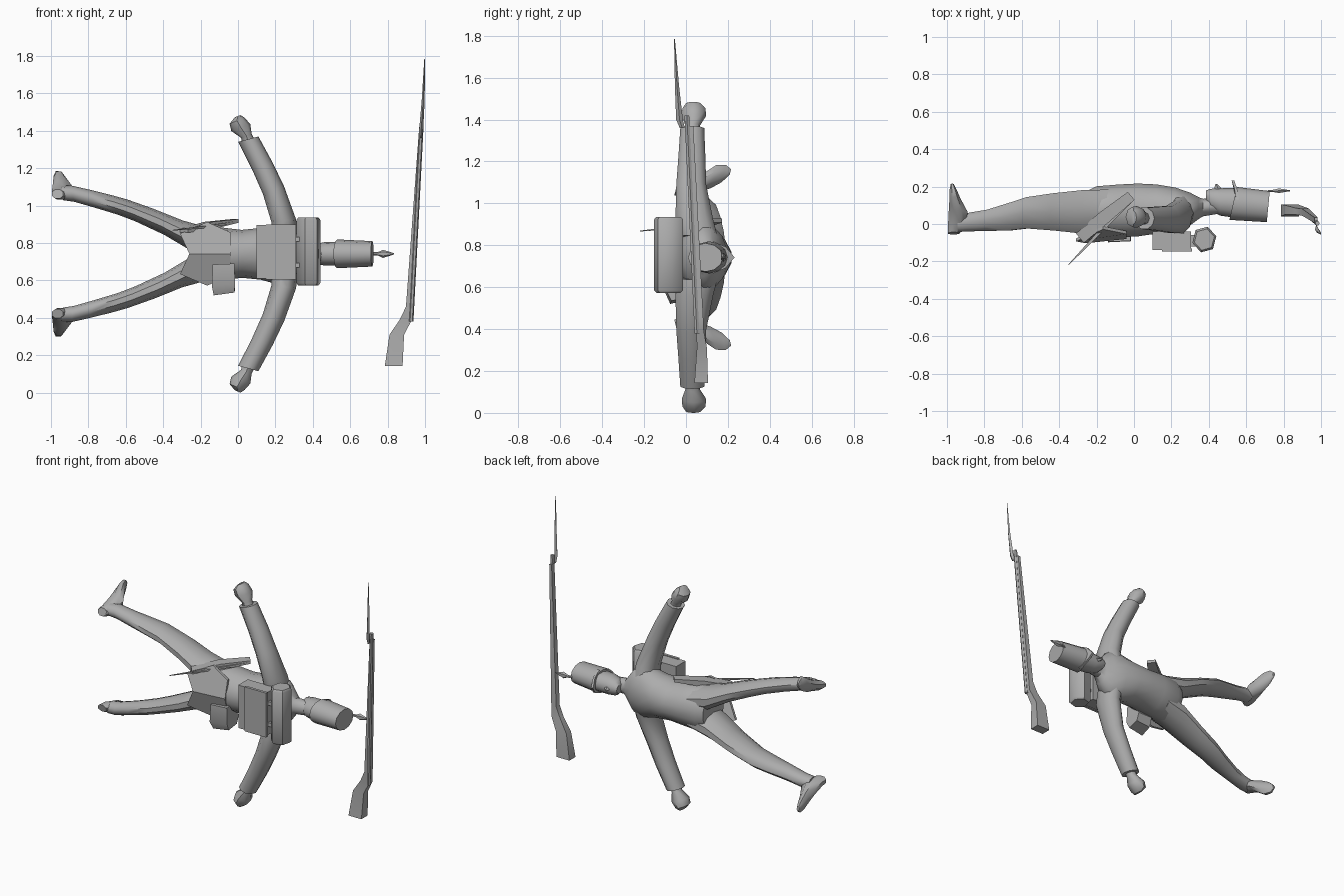
import bpy, bmesh, math
from mathutils import Vector

C = 0.742  # height of the figure's mirror plane
grey = bpy.data.materials.new("plain grey")
grey.diffuse_color = (0.42, 0.42, 0.42, 1)


def skin(name, rings, angle=45):
    """Closed surface through a list of equally long point rings."""
    bm = bmesh.new()
    vs = [[bm.verts.new(p) for p in r] for r in rings]
    n = len(vs[0])
    for r0, r1 in zip(vs, vs[1:]):
        for i in range(n):
            j = (i + 1) % n
            bm.faces.new((r0[i], r0[j], r1[j], r1[i]))
    bm.faces.new(vs[0])
    bm.faces.new(vs[-1])
    bmesh.ops.recalc_face_normals(bm, faces=bm.faces)
    me = bpy.data.meshes.new(name)
    bm.to_mesh(me)
    bm.free()
    me.materials.append(grey)
    me.polygons.foreach_set("use_smooth", [True] * len(me.polygons))
    me.set_sharp_from_angle(angle=math.radians(angle))
    ob = bpy.data.objects.new(name, me)
    bpy.context.collection.objects.link(ob)
    return ob


def oval(c, a, b, n=10, turn=0.0):
    """Ellipse of points around c spanned by half-axes a and b."""
    c, a, b = Vector(c), Vector(a), Vector(b)
    t = [2 * math.pi * i / n + turn for i in range(n)]
    return [c + a * math.cos(k) + b * math.sin(k) for k in t]


def limb(name, rows, s=1, n=10):
    """Rows: x, y, offset from mirror plane, in-plane half-width, y half-depth, tilt in degrees."""
    rings = []
    for x, y, dz, w, d, tilt in rows:
        t = math.radians(tilt)
        rings.append(oval((x, y, C + s * dz), (w * math.cos(t), 0, s * w * math.sin(t)), (0, d, 0), n))
    return skin(name, rings)


def rect(x0, x1, y0, y1, z):
    return [(x0, y0, z), (x1, y0, z), (x1, y1, z), (x0, y1, z)]


# Coat body with neck
limb("torso", [
    (-0.25, 0.07, 0, 0.125, 0.11, 90), (-0.20, 0.07, 0, 0.15, 0.135, 90),
    (-0.08, 0.07, 0, 0.14, 0.145, 90), (0.02, 0.075, 0, 0.128, 0.145, 90),
    (0.12, 0.08, 0, 0.138, 0.135, 90), (0.22, 0.08, 0, 0.165, 0.118, 90),
    (0.30, 0.08, 0, 0.155, 0.09, 90), (0.345, 0.085, 0, 0.09, 0.06, 90),
    (0.37, 0.088, 0, 0.05, 0.048, 90), (0.46, 0.10, 0, 0.045, 0.045, 90)], n=14)

# Head, nose and hat
limb("head", [
    (0.385, 0.145, 0, 0.028, 0.035, 90), (0.41, 0.13, 0, 0.052, 0.058, 90),
    (0.46, 0.118, 0, 0.062, 0.073, 90), (0.55, 0.112, 0, 0.064, 0.08, 90)], n=12)
skin("nose", [oval((0.455, 0.175, C), (0.03, 0, 0), (0, 0, 0.016), 4),
              oval((0.44, 0.213, C), (0.005, 0, 0), (0, 0, 0.006), 4)])
skin("hat", [oval((0.53, 0.11, C), (0, 0, 0.077), (0.02, 0.088, 0), 12),
             oval((0.718, 0.093, C), (0, 0, 0.068), (0.008, 0.083, 0), 12)])
visor = [(0.555, 0.13, -0.077), (0.545, 0.19, -0.05), (0.53, 0.232, 0),
         (0.545, 0.19, 0.05), (0.555, 0.13, 0.077)]
skin("visor", [[(x + o, y, C + z) for x, y, z in visor] for o in (-0.008, 0.006)])
limb("plume", [(0.715, 0.175, 0, 0.008, 0.006, 90), (0.75, 0.177, 0, 0.01, 0.008, 90),
               (0.775, 0.178, 0, 0.022, 0.014, 90), (0.835, 0.178, 0, 0.003, 0.003, 90)], n=6)

# Mirrored limbs and coat tails
for side, s in (("left", 1), ("right", -1)):
    limb(side + "_arm", [
        (0.245, 0.06, 0.10, 0.075, 0.095, 5), (0.245, 0.04, 0.175, 0.066, 0.095, 8),
        (0.19, 0.025, 0.34, 0.06, 0.075, 20), (0.13, 0.028, 0.47, 0.058, 0.068, 18),
        (0.055, 0.03, 0.613, 0.056, 0.06, 15)], s, 10)
    limb(side + "_hand", [
        (0.055, 0.03, 0.60, 0.035, 0.035, 20), (0.045, 0.032, 0.63, 0.03, 0.035, 20),
        (0.015, 0.038, 0.675, 0.054, 0.058, 20), (-0.005, 0.038, 0.712, 0.043, 0.055, 22),
        (-0.002, 0.035, 0.736, 0.016, 0.035, 22)], s, 8)
    limb(side + "_leg", [
        (-0.13, 0.07, 0.065, 0.072, 0.12, 100), (-0.27, 0.065, 0.095, 0.088, 0.122, 108),
        (-0.42, 0.065, 0.17, 0.075, 0.105, 112), (-0.57, 0.06, 0.232, 0.062, 0.088, 110),
        (-0.66, 0.04, 0.262, 0.055, 0.078, 108), (-0.78, 0.02, 0.295, 0.05, 0.06, 106),
        (-0.885, 0.01, 0.322, 0.044, 0.052, 100), (-0.94, 0.005, 0.325, 0.038, 0.05, 95)], s, 10)
    foot = [(-0.05, -0.965, 0.32, 0.033, 0.026), (-0.01, -0.948, 0.325, 0.05, 0.038),
            (0.06, -0.94, 0.35, 0.055, 0.045), (0.13, -0.957, 0.385, 0.032, 0.06),
            (0.18, -0.967, 0.40, 0.02, 0.045), (0.212, -0.972, 0.408, 0.009, 0.014)]
    skin(side + "_foot", [oval((x, y, C + s * dz), (hx, 0, 0), (0, 0.25 * hz, s * hz), 8, math.pi / 8)
                          for y, x, dz, hx, hz in foot])
    tail = [(-0.04, -0.072, 0.0), (-0.04, -0.045, 0.115), (-0.165, -0.02, 0.17),
            (-0.31, -0.085, 0.108), (-0.26, -0.095, 0.0)]
    skin(side + "_coat_tail", [[(x, y + o, C + s * z) for x, y, z in tail] for o in (-0.008, 0.008)], 20)

# Knapsack and the bedroll on top of it
skin("knapsack", [rect(0.10, 0.305, -0.14, -0.04, 0.61), rect(0.10, 0.305, -0.14, -0.04, 0.895)])
skin("knapsack_flap", [rect(0.15, 0.31, -0.148, -0.13, 0.605), rect(0.15, 0.31, -0.148, -0.13, 0.90)])
skin("bedroll", [oval((0.376, -0.083, z), (r, 0, 0), (0, r * 1.08, 0), 6, 0.25)
                 for z, r in ((0.573, 0.055), (0.585, 0.066), (0.924, 0.066), (0.936, 0.055))])
for z in (0.68, 0.82):
    skin("bedroll_strap", [rect(0.29, 0.33, -0.12, -0.06, z - 0.012), rect(0.29, 0.33, -0.12, -0.06, z + 0.012)])

# Hip pouch
skin("pouch", [[(-0.13, -0.075, 0.52), (-0.02, -0.07, 0.535), (-0.015, 0.01, 0.55), (-0.12, 0.01, 0.54)],
               [(-0.14, -0.098, 0.57), (-0.015, -0.092, 0.58), (-0.015, 0.03, 0.60), (-0.12, 0.03, 0.60)],
               [(-0.135, -0.095, 0.685), (-0.02, -0.09, 0.69), (-0.02, -0.03, 0.69), (-0.13, -0.03, 0.685)]])

# Scabbard and the thin blade beside it
def bar(x, y, z, w, t):
    """Rectangular cross-section of a bar sloping in x and y."""
    p, q = Vector((0.63, -0.77, 0)) * w, Vector((0, 0, t))
    c = Vector((x, y, z))
    return [c - p - q, c + p - q, c + p + q, c - p + q]


skin("scabbard", [bar(-0.015, 0.15, 0.918, 0.028, 0.01), bar(-0.16, 0.035, 0.893, 0.036, 0.02),
                  bar(-0.29, -0.075, 0.865, 0.034, 0.01)])
skin("blade", [bar(-0.02, 0.12, 0.91, 0.01, 0.006), bar(-0.18, -0.04, 0.885, 0.01, 0.006),
               bar(-0.35, -0.218, 0.868, 0.002, 0.002)])

# Musket: stock, barrel, bayonet
skin("musket_stock", [
    rect(0.785, 0.88, 0.04, 0.105, 0.142), rect(0.81, 0.888, 0.052, 0.10, 0.31),
    rect(0.865, 0.93, 0.05, 0.085, 0.39), rect(0.898, 0.934, 0.045, 0.082, 0.46),
    rect(0.965, 0.982, 0.005, 0.035, 1.37)], 30)
skin("musket_barrel", [oval((x, y, z), (0.012, 0, 0), (0, 0.013, 0), 6)
                       for x, y, z in ((0.926, 0.052, 0.38), (0.98, 0.004, 1.42))])
skin("bayonet", [oval((x, y, z), (w, 0, 0), (0, d, 0), 4) for x, y, z, w, d in (
    (0.976, -0.018, 1.36, 0.006, 0.012), (0.979, -0.031, 1.40, 0.011, 0.016),
    (0.99, -0.043, 1.56, 0.008, 0.010), (0.998, -0.055, 1.785, 0.002, 0.002))])
